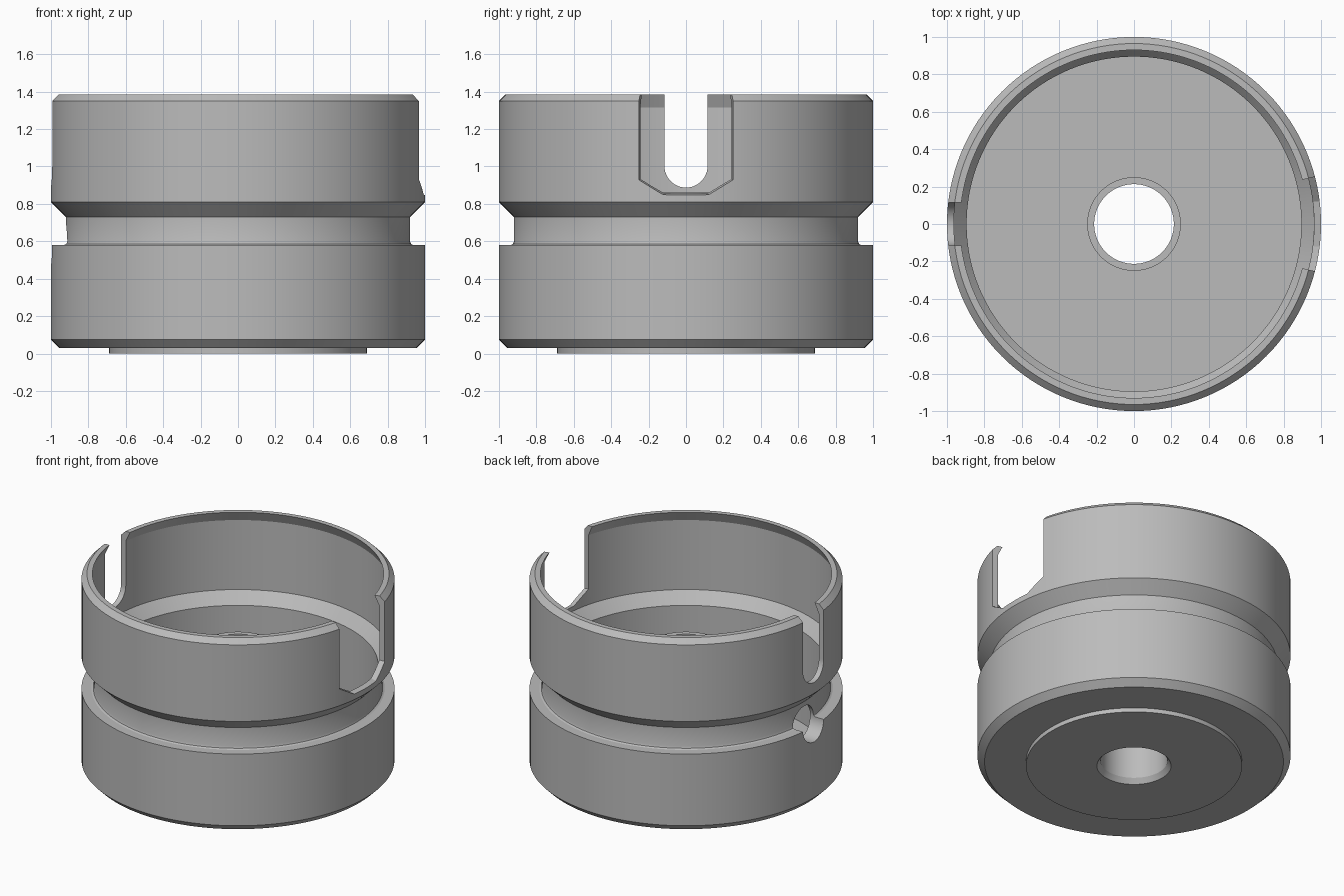
import bpy, bmesh, math

if "Cube" in bpy.data.objects:
    bpy.data.objects.remove(bpy.data.objects["Cube"])

SEG = 128
grey = bpy.data.materials.new("light_grey")
grey.diffuse_color = (0.5, 0.5, 0.5, 1)
grey.use_nodes = True
grey.node_tree.nodes["Principled BSDF"].inputs["Base Color"].default_value = grey.diffuse_color


def make_object(name, bm):
    bmesh.ops.recalc_face_normals(bm, faces=bm.faces)
    mesh = bpy.data.meshes.new(name)
    bm.to_mesh(mesh)
    bm.free()
    mesh.materials.append(grey)
    ob = bpy.data.objects.new(name, mesh)
    bpy.context.collection.objects.link(ob)
    return ob


def lathe(name, profile):
    """Revolve a closed (radius, height) loop about z."""
    bm = bmesh.new()
    rings = []
    for i in range(SEG):
        a = 2 * math.pi * i / SEG
        rings.append([bm.verts.new((r * math.cos(a), r * math.sin(a), z)) for r, z in profile])
    n = len(profile)
    for i in range(SEG):
        p, q = rings[i], rings[(i + 1) % SEG]
        for j in range(n):
            k = (j + 1) % n
            bm.faces.new((p[j], q[j], q[k], p[k]))
    return make_object(name, bm)


def loft_x(name, x0, loop0, x1, loop1):
    """Solid between two (y, z) outlines lying at x0 and x1."""
    bm = bmesh.new()
    a = [bm.verts.new((x0, y, z)) for y, z in loop0]
    b = [bm.verts.new((x1, y, z)) for y, z in loop1]
    bm.faces.new(a)
    bm.faces.new(b[::-1])
    for i in range(len(a)):
        k = (i + 1) % len(a)
        bm.faces.new((a[i], b[i], b[k], a[k]))
    return make_object(name, bm)


def cut(ob, cutter):
    mod = ob.modifiers.new(cutter.name, 'BOOLEAN')
    mod.operation, mod.solver, mod.object = 'DIFFERENCE', 'EXACT', cutter
    bpy.context.view_layer.objects.active = ob
    bpy.ops.object.modifier_apply(modifier=mod.name)
    cutter.hide_render = True
    bpy.data.objects.remove(cutter)


# housing: base pad, grooved outer wall, lipped rim, cavity and central tube
housing = lathe("housing", [
    (0.237, 0), (0.69, 0), (0.69, 0.03), (0.955, 0.03), (1, 0.075),
    (1, 0.58), (0.937, 0.58), (0.925, 0.586), (0.92, 0.6),
    (0.92, 0.73), (1, 0.81), (1, 1.35), (0.965, 1.385),
    (0.93, 1.385), (0.963, 1.315), (0.963, 0.825), (0.895, 0.745),
    (0.895, 0.1), (0.25, 0.1), (0.25, 0.86), (0.213, 0.86), (0.213, 0.035)])

# wide notch with flared edges on the right
def notch(w, wb, zs, zb):
    return [(-w, 1.5), (-w, zs), (-wb, zb), (wb, zb), (w, zs), (w, 1.5)]

cut(housing, loft_x("wide_notch", 0.88, notch(0.232, 0.11, 0.94, 0.875),
                    1.02, notch(0.265, 0.125, 0.922, 0.843)))

# narrow round-bottomed slot on the left
R = 0.115
slot = [(R, 1.5), (-R, 1.5)] + [
    (-R * math.cos(math.pi * i / 24), 1.002 - R * math.sin(math.pi * i / 24)) for i in range(25)]
cut(housing, loft_x("narrow_slot", -1.1, slot, -0.7, slot))

# round side hole through the groove on the left
hole = [(R * math.cos(math.pi * i / 24), 0.583 + R * math.sin(math.pi * i / 24)) for i in range(48)]
cut(housing, loft_x("side_hole", -1.1, hole, -0.7, hole))

# smooth curved walls, crisp edges
bpy.ops.object.select_all(action='DESELECT')
housing.select_set(True)
bpy.context.view_layer.objects.active = housing
bpy.ops.object.shade_smooth_by_angle(angle=math.radians(25))
